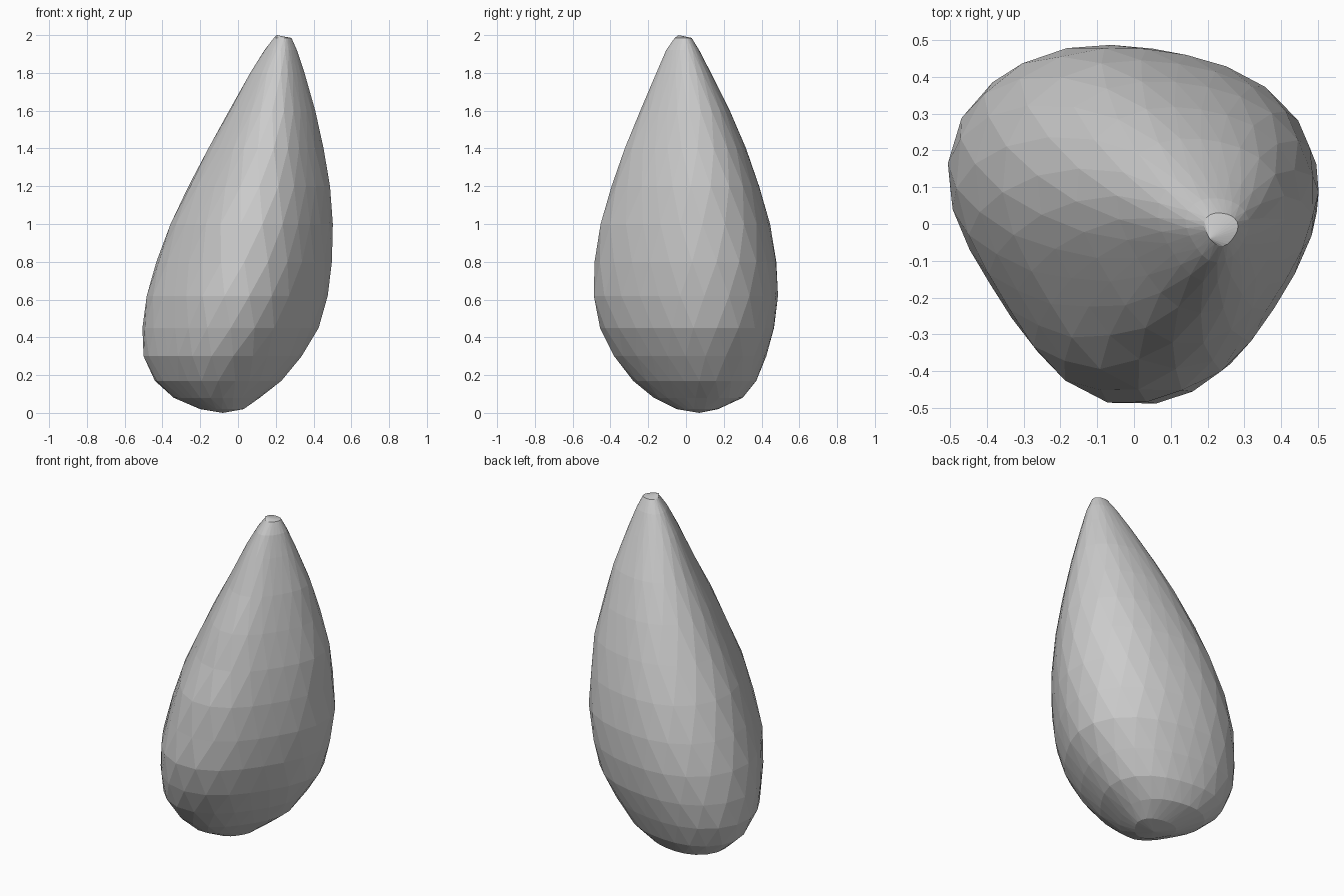
import bpy
import bmesh
from math import sin, cos, pi

default_cube = bpy.data.objects.get("Cube")
if default_cube:
    bpy.data.objects.remove(default_cube, do_unlink=True)

SEGMENTS = 24
TRIANGULARITY = 0.078   # how far the round section swells into three soft lobes
LOBE_TURN = 0.14        # turns the lobes slightly clockwise
SKEW = -0.025           # lengthens the section from back right to front left
DIAGONAL_TRIM = 0.011   # flattens the four diagonal sides

# Level sections: height, left/right limits, front/back limits
SECTIONS = [
    (.02, -.20, .03, -.05, .17),
    (.08, -.34, .115, -.17, .30),
    (.17, -.44, .23, -.28, .372),
    (.30, -.50, .337, -.38, .425),
    (.45, -.506, .427, -.455, .466),
    (.62, -.483, .475, -.488, .487),
    (.80, -.432, .497, -.484, .478),
    (1.0, -.357, .502, -.452, .445),
    (1.2, -.262, .487, -.394, .387),
    (1.4, -.157, .453, -.324, .318),
    (1.6, -.047, .409, -.242, .232),
    (1.8, .065, .352, -.157, .132),
    (1.92, .14, .312, -.105, .07),
    (1.985, .19, .283, -.06, .03),
]


def lobed_ring(offset):
    """Soft three-lobed outline with one lobe facing the front."""
    outline = []
    for i in range(SEGMENTS):
        a = 2 * pi * (i + offset) / SEGMENTS
        r = (1 + TRIANGULARITY * sin(3 * a + LOBE_TURN)
             + SKEW * sin(2 * a) + DIAGONAL_TRIM * cos(4 * a))
        outline.append((r * cos(a), r * sin(a)))
    return outline


def fit(values, low, high):
    """Stretch values so that they span low to high."""
    start, end = min(values), max(values)
    return [low + (v - start) * (high - low) / (end - start) for v in values]


def make_ring(bm, section, offset):
    z, x_low, x_high, y_low, y_high = section
    outline = lobed_ring(offset)
    xs = fit([p[0] for p in outline], x_low, x_high)
    ys = fit([p[1] for p in outline], y_low, y_high)
    return [bm.verts.new((x, y, z)) for x, y in zip(xs, ys)]


# Leaning teardrop body with staggered rings, for triangular facets
bm = bmesh.new()
rings = [make_ring(bm, s, (n % 2) / 2) for n, s in enumerate(SECTIONS)]
for n, (low, high) in enumerate(zip(rings, rings[1:])):
    for i in range(SEGMENTS):
        j = (i + 1) % SEGMENTS
        if n % 2 == 0:
            bm.faces.new((low[i], low[j], high[i]))
            bm.faces.new((low[j], high[j], high[i]))
        else:
            bm.faces.new((low[i], high[j], high[i]))
            bm.faces.new((low[i], low[j], high[j]))

# Rounded underside and blunt tip
bottom = bm.verts.new((-.08, .07, 0))
tip = bm.verts.new((.205, -.04, 2))
for i in range(SEGMENTS):
    j = (i + 1) % SEGMENTS
    bm.faces.new((bottom, rings[0][j], rings[0][i]))
    bm.faces.new((tip, rings[-1][i], rings[-1][j]))
bmesh.ops.recalc_face_normals(bm, faces=bm.faces)

mesh = bpy.data.meshes.new("teardrop_body")
bm.to_mesh(mesh)
bm.free()
body = bpy.data.objects.new("teardrop_body", mesh)
bpy.context.collection.objects.link(body)

# Plain grey surface
grey = bpy.data.materials.new("plain_grey")
grey.use_nodes = True
colour = (.6, .6, .6, 1)
grey.diffuse_color = colour
grey.node_tree.nodes["Principled BSDF"].inputs["Base Color"].default_value = colour
mesh.materials.append(grey)
